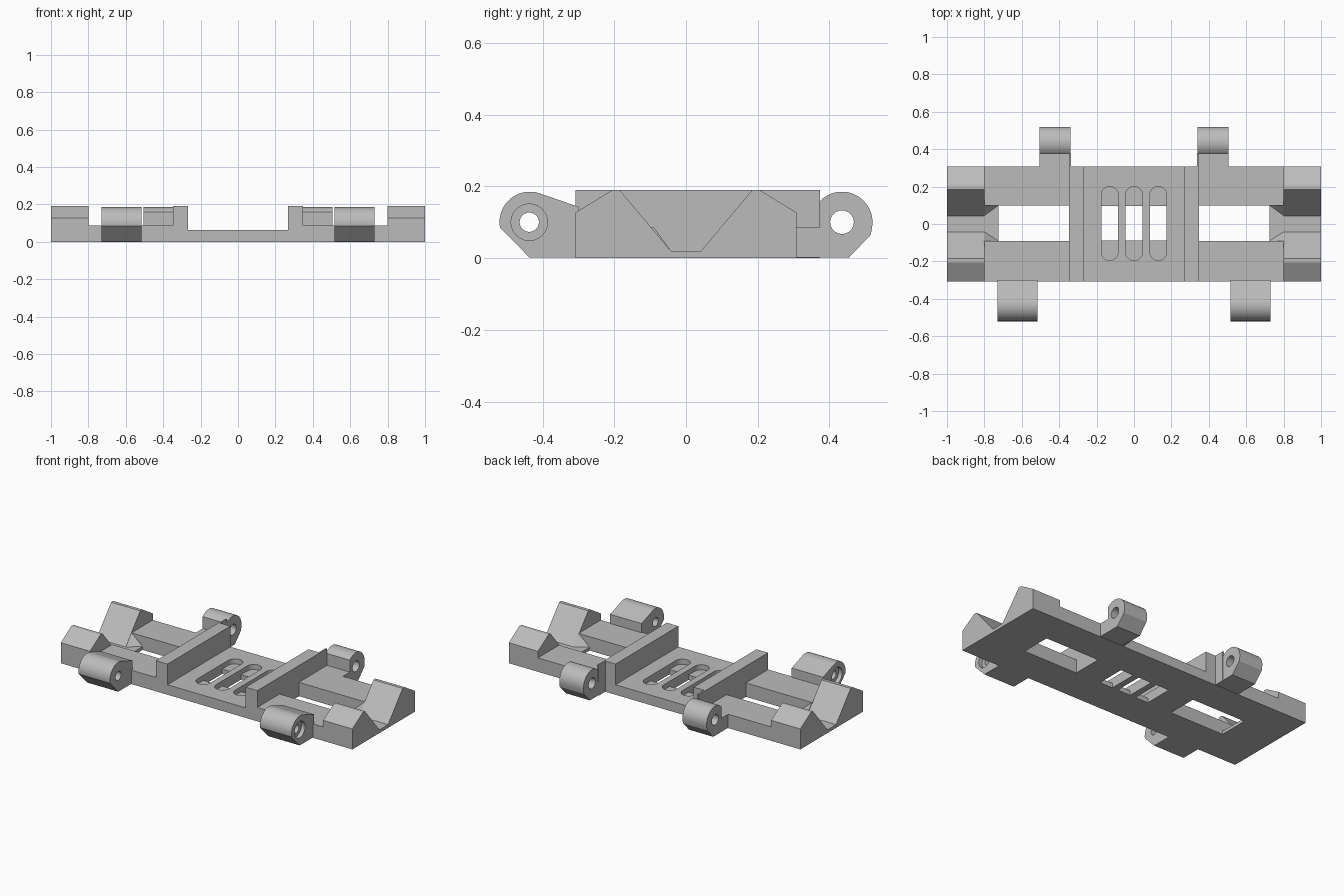
import bpy, bmesh, math
from mathutils import Vector

cube = bpy.data.objects.get("Cube")
if cube:
    bpy.data.objects.remove(cube, do_unlink=True)

grey = bpy.data.materials.new("plain grey")
grey.use_nodes = True
GREY = (0.5, 0.5, 0.5, 1)
grey.diffuse_color = GREY
grey.node_tree.nodes["Principled BSDF"].inputs["Base Color"].default_value = GREY


def finish(name, bm):
    bmesh.ops.recalc_face_normals(bm, faces=bm.faces)
    mesh = bpy.data.meshes.new(name)
    bm.to_mesh(mesh)
    bm.free()
    mesh.materials.append(grey)
    obj = bpy.data.objects.new(name, mesh)
    bpy.context.collection.objects.link(obj)
    return obj


def prism(name, profile, start, end, axis="x"):
    """Extrude a (y, z) profile along x, or an (x, y) profile along z."""
    bm = bmesh.new()
    if axis == "x":
        pts, step = [(start, a, b) for a, b in profile], Vector((end - start, 0, 0))
    else:
        pts, step = [(a, b, start) for a, b in profile], Vector((0, 0, end - start))
    face = bm.faces.new([bm.verts.new(p) for p in pts])
    ext = bmesh.ops.extrude_face_region(bm, geom=[face])
    bmesh.ops.translate(bm, vec=step, verts=[v for v in ext["geom"] if isinstance(v, bmesh.types.BMVert)])
    return finish(name, bm)


def box(name, x0, x1, y0, y1, z0, z1):
    return prism(name, [(y0, z0), (y1, z0), (y1, z1), (y0, z1)], x0, x1)


def hull(name, points):
    bm = bmesh.new()
    bmesh.ops.convex_hull(bm, input=[bm.verts.new(p) for p in points])
    return finish(name, bm)


def arc(cy, cz, r, a0, a1, n=24):
    angles = [math.radians(a0 + (a1 - a0) * i / n) for i in range(n + 1)]
    return [(cy + r * math.cos(a), cz + r * math.sin(a)) for a in angles]


def cut(obj, cutter):
    cutter.hide_render = True
    mod = obj.modifiers.new("cut", "BOOLEAN")
    mod.operation, mod.object, mod.solver = "DIFFERENCE", cutter, "EXACT"
    bpy.context.view_layer.objects.active = obj
    bpy.ops.object.modifier_apply(modifier=mod.name)
    bpy.data.objects.remove(cutter, do_unlink=True)


def smooth(obj):
    bpy.ops.object.select_all(action="DESELECT")
    obj.select_set(True)
    bpy.context.view_layer.objects.active = obj
    bpy.ops.object.shade_smooth_by_angle(angle=math.radians(25))


def span(s, a, b):
    return min(s * a, s * b), max(s * a, s * b)


# Centre plate: rounded slots on top, narrowed to short windows below
plate = box("centre_plate", -0.345, 0.345, -0.308, 0.308, 0, 0.062)
for x in (-0.13, 0, 0.13):
    slot = arc(x, 0.155, 0.045, 0, 180, 16) + arc(x, -0.15, 0.045, 180, 360, 16)
    cut(plate, prism("slot_cutter", slot, 0.03, 0.1, "z"))
    cut(plate, box("window_cutter", x - 0.045, x + 0.045, -0.088, 0.095, -0.1, 0.1))
smooth(plate)

END = [(-0.308, 0), (0.308, 0), (0.308, 0.127), (0.205, 0.19), (0.185, 0.19),
       (0.042, 0.02), (-0.042, 0.02), (-0.185, 0.19), (-0.205, 0.19), (-0.308, 0.127)]
FRONT_LUG = ([(-0.3, 0.002), (-0.3, 0.143)] + arc(-0.435, 0.1, 0.085, 67, 190)
             + [(-0.437, 0.002)])
BACK_LUG = ([(0.3, 0.002), (0.455, 0.002), (0.515, 0.065)]
            + arc(0.435, 0.1, 0.085, -10, 135) + [(0.375, 0.086), (0.3, 0.086)])

for s, side in ((1, "left"), (-1, "right")):
    # Upright wall and its thin tab at the back
    box(side + "_wall", *span(s, 0.268, 0.348), -0.308, 0.308, 0, 0.19)
    box(side + "_wall_tab", *span(s, 0.338, 0.348), 0.3, 0.373, 0, 0.19)

    # Rails on either side of the long window
    box(side + "_front_rail", *span(s, 0.34, 0.802), -0.308, -0.09, 0, 0.086)
    box(side + "_back_rail", *span(s, 0.34, 0.802), 0.1, 0.308, 0, 0.086)

    # Notched end block, with a flared mouth into the window
    prism(side + "_end_block", END, *span(s, 0.8, 1.0))
    box(side + "_channel_floor", *span(s, 0.725, 0.802), -0.092, 0.102, 0, 0.02)
    for y, inner, part in ((0.1, 0.045, "back"), (-0.09, -0.042, "front")):
        hull(f"{side}_{part}_flare", [(s * 0.725, y, 0.02), (s * 0.8, y, 0.086),
                                      (s * 0.8, inner, 0.02), (s * 0.8, y, 0.02)])

    # Front hinge lug with a counterbored pin hole
    lug = prism(side + "_front_lug", FRONT_LUG, *span(s, 0.515, 0.73))
    cut(lug, prism("hole_cutter", arc(-0.437, 0.1, 0.027, 0, 345, 23), -1, 1))
    cut(lug, prism("bore_cutter", arc(-0.437, 0.1, 0.051, 0, 345, 23), *span(s, 0.705, 0.8)))
    smooth(lug)

    # Back hinge lug with a plain pin hole
    lug = prism(side + "_back_lug", BACK_LUG, *span(s, 0.34, 0.505))
    cut(lug, prism("hole_cutter", arc(0.435, 0.1, 0.033, 0, 345, 23), -1, 1))
    smooth(lug)
